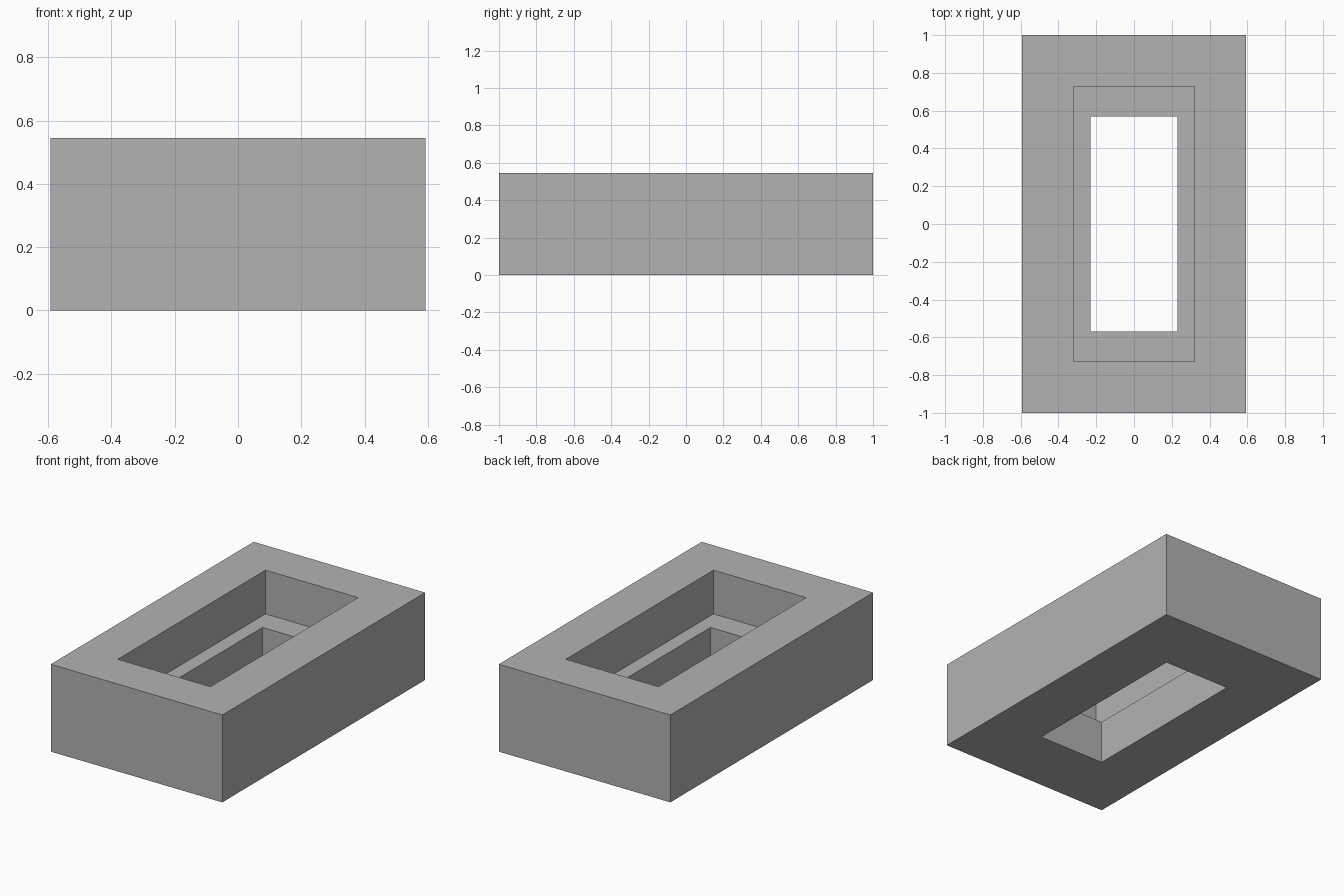
import bpy
import bmesh

default_cube = bpy.data.objects.get("Cube")
if default_cube:
    bpy.data.objects.remove(default_cube, do_unlink=True)

# Overall sizes (half widths) and levels
OUTER = (0.592, 1.0)
RECESS = (0.32, 0.728)
SLOT = (0.23, 0.57)
HEIGHT = 0.545
LEDGE = 0.272

grey = bpy.data.materials.new("mid grey")
grey.use_nodes = True
colour = (0.448, 0.448, 0.448, 1)
grey.diffuse_color = colour
grey.node_tree.nodes["Principled BSDF"].inputs["Base Color"].default_value = colour


def rectangle(bm, half, z):
    """Four corners, counter-clockwise from above."""
    x, y = half
    return [bm.verts.new((sx * x, sy * y, z))
            for sx, sy in ((-1, -1), (1, -1), (1, 1), (-1, 1))]


# Closed stepped cross-section: outside wall, top rim, recess, ledge, slot, underside
section = [(OUTER, 0), (OUTER, HEIGHT), (RECESS, HEIGHT),
           (RECESS, LEDGE), (SLOT, LEDGE), (SLOT, 0)]

bm = bmesh.new()
rings = [rectangle(bm, half, z) for half, z in section]
for lower, upper in zip(rings, rings[1:] + rings[:1]):
    for i in range(4):
        j = (i + 1) % 4
        bm.faces.new((lower[i], lower[j], upper[j], upper[i]))
bmesh.ops.recalc_face_normals(bm, faces=bm.faces)

mesh = bpy.data.meshes.new("stepped_frame")
bm.to_mesh(mesh)
bm.free()
mesh.materials.append(grey)
frame = bpy.data.objects.new("stepped_frame", mesh)
bpy.context.collection.objects.link(frame)
